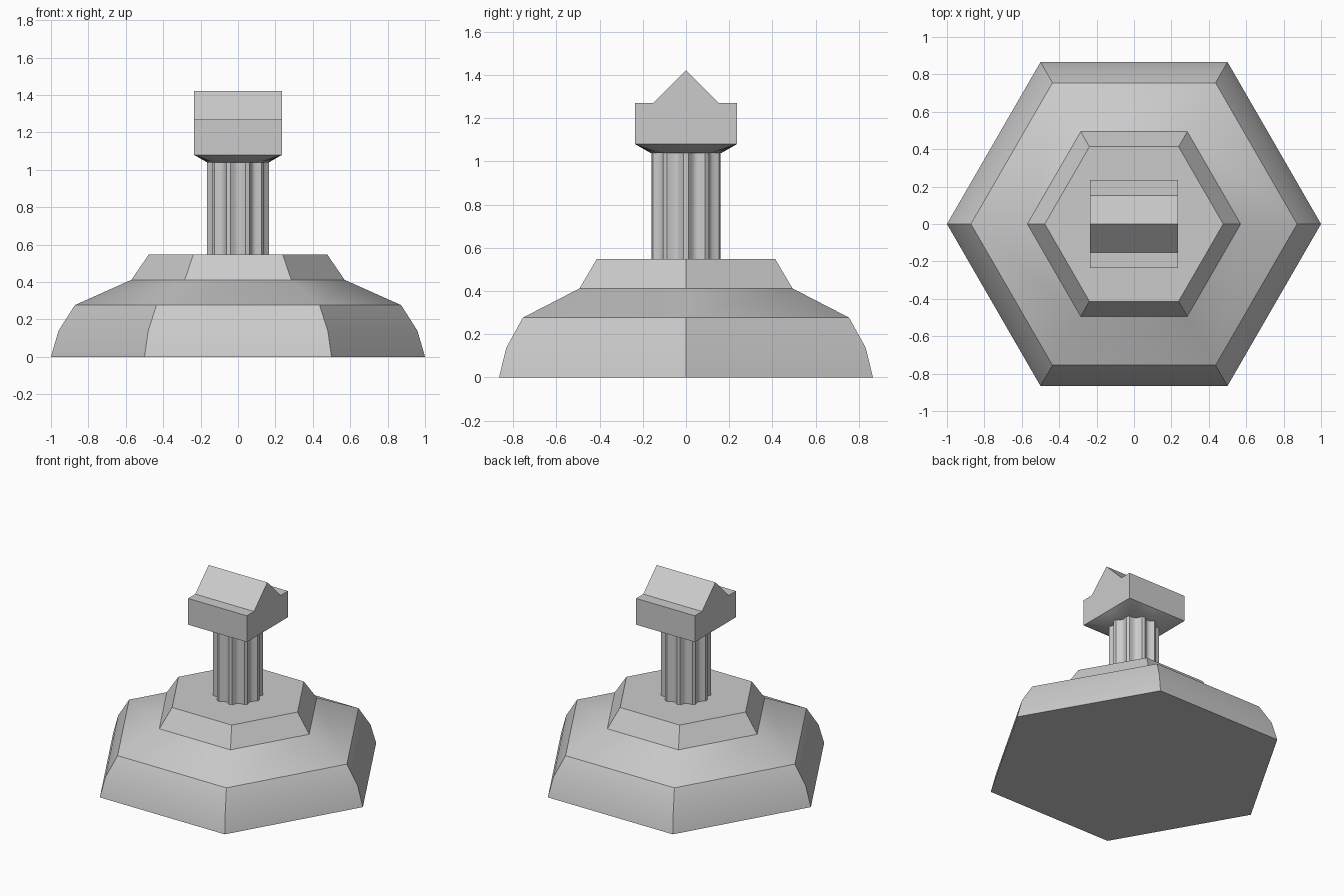
import bpy, bmesh, math

if "Cube" in bpy.data.objects:
    bpy.data.objects.remove(bpy.data.objects["Cube"])

stone = bpy.data.materials.new("light grey stone")
stone.diffuse_color = (0.6, 0.6, 0.6, 1)
stone.use_nodes = True
stone.node_tree.nodes["Principled BSDF"].inputs["Base Color"].default_value = stone.diffuse_color


def loft(name, rings, angle=30):
    """Skin a stack of equal-length point rings, cap both ends."""
    bm = bmesh.new()
    vs = [[bm.verts.new(p) for p in ring] for ring in rings]
    n = len(rings[0])
    for a, b in zip(vs, vs[1:]):
        for i in range(n):
            j = (i + 1) % n
            bm.faces.new((a[i], a[j], b[j], b[i]))
    bm.faces.new(vs[0][::-1])
    bm.faces.new(vs[-1])
    bmesh.ops.recalc_face_normals(bm, faces=bm.faces)
    mesh = bpy.data.meshes.new(name)
    bm.to_mesh(mesh)
    bm.free()
    mesh.materials.append(stone)
    ob = bpy.data.objects.new(name, mesh)
    bpy.context.collection.objects.link(ob)
    bpy.ops.object.select_all(action='DESELECT')
    ob.select_set(True)
    bpy.context.view_layer.objects.active = ob
    bpy.ops.object.shade_smooth_by_angle(angle=math.radians(angle))
    return ob


def polar(r, a, z):
    return (r * math.cos(a), r * math.sin(a), z)


def circle(n, r, z):
    return [polar(r, 2 * math.pi * i / n, z) for i in range(n)]


def square(n, h, z):
    """Points of a circle pushed out onto a square of half-width h."""
    pts = []
    for x, y, _ in circle(n, 1, 0):
        k = h / max(abs(x), abs(y))
        pts.append((x * k, y * k, z))
    return pts


# Stepped hexagonal base
profile = [(1.0, 0), (0.96, 0.139), (0.872, 0.277), (0.57, 0.412), (0.477, 0.548)]
loft("hexagonal_base", [circle(6, r, z) for r, z in profile])

# Fluted column: ten narrow ridges with hollow flutes between them
R, FLUTES, RIDGE, DEPTH, SEG = 0.165, 10, math.radians(7.4), 0.026, 6
pitch = 2 * math.pi / FLUTES
section = []
for f in range(FLUTES):
    start = f * pitch + RIDGE / 2
    for s in range(SEG + 1):
        t = s / SEG
        section.append((R - DEPTH * math.sin(math.pi * t), start + t * (pitch - RIDGE)))
loft("fluted_column", [[polar(r, a, z) for r, a in section] for z in (0.54, 1.04)])

# Capital flare from round to square
H = 0.235
loft("capital_flare", [circle(40, 0.165, 1.04), square(40, H, 1.08)])

# Square capital block
loft("capital_block", [square(40, H, 1.08), square(40, H, 1.27)])

# Gabled cap running left to right
gable = [(-0.153, 1.27), (0.153, 1.27), (0, 1.422)]
loft("gabled_cap", [[(x, y, z) for y, z in gable] for x in (-H, H)])
